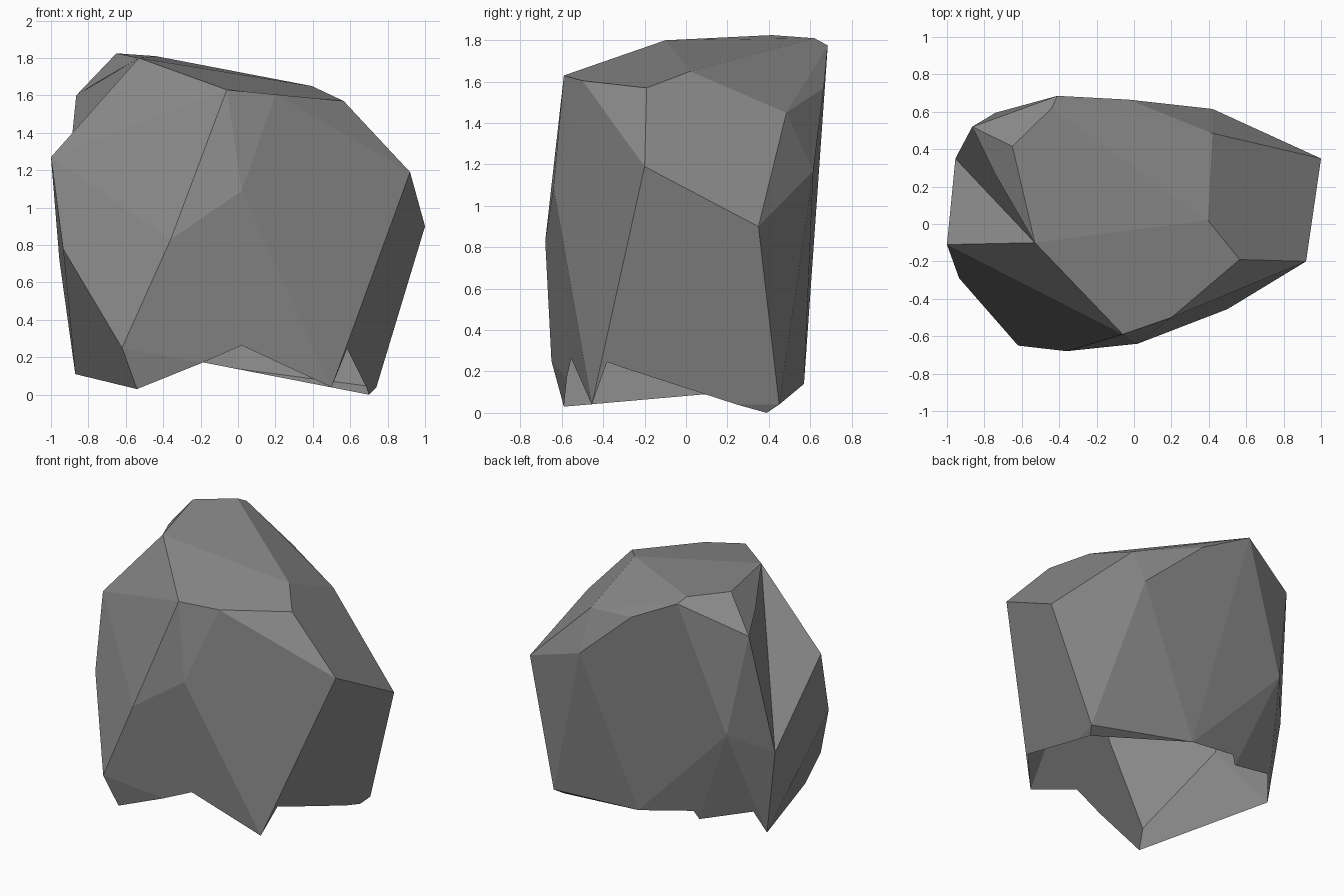
import bpy
import bmesh
import math
from mathutils import Vector

old = bpy.data.objects.get("Cube")
if old:
    bpy.data.objects.remove(old, do_unlink=True)

stone = bpy.data.materials.new("grey stone")
stone.use_nodes = True
stone_colour = (0.26, 0.26, 0.26, 1)
stone.diffuse_color = stone_colour
stone.node_tree.nodes["Principled BSDF"].inputs["Base Color"].default_value = stone_colour


def finish_object(name, bm):
    """Turn a bmesh into a stone-coloured object."""
    bmesh.ops.recalc_face_normals(bm, faces=bm.faces[:])
    mesh = bpy.data.meshes.new(name)
    bm.to_mesh(mesh)
    bm.free()
    mesh.materials.append(stone)
    obj = bpy.data.objects.new(name, mesh)
    bpy.context.collection.objects.link(obj)
    return obj


def hull_object(name, points, flatten=0.5):
    """Faceted solid wrapped around a handful of corner points."""
    bm = bmesh.new()
    for point in points:
        bm.verts.new(point)
    bmesh.ops.convex_hull(bm, input=bm.verts[:])
    loose = [v for v in bm.verts if not v.link_faces]
    bmesh.ops.delete(bm, geom=loose, context="VERTS")
    bmesh.ops.dissolve_limit(bm, angle_limit=math.radians(flatten),
                             verts=bm.verts[:], edges=bm.edges[:])
    return finish_object(name, bm)


def cone_object(name, apex, rim):
    """Star-shaped cone whose sides pass through each stretch of the rim."""
    bm = bmesh.new()
    top = bm.verts.new(apex)
    bottom = bm.verts.new(apex - Vector((0, 0, 2)))
    ring = [bm.verts.new(apex + (p - apex) * 1.6) for p in rim]
    for a, b in zip(ring, ring[1:] + ring[:1]):
        bm.faces.new((top, a, b))
        bm.faces.new((bottom, b, a))
    return finish_object(name, bm)


# Corners that the chips also use
top_left = Vector((-.53, -.1, 1.8))
left_point = Vector((-1, -.11, 1.27))
rear_shoulder = Vector((-.865, .52, 1.6))
rear_left = Vector((-.955, .35, .72))
right_point = Vector((1, .35, .9))
rear_right = Vector((.42, .615, 1.17))
low_right = Vector((.88, .46, .42))
heel = Vector((.74, .45, .04))

# Zigzag rim around the open underside, feet and arches in order
rim = [Vector(p) for p in (
    (-.54, -.59, .03), (.02, -.56, .26), (.5, -.455, .04), (.52, -.34, .285),
    (.7, .39, 0), (-.02, .57, .14), (-.36, .44, .27), (-.45, .49, .16),
    (-.79, .38, .28), (-.87, .32, .11))]
feet = [p for p in rim if p.z < .2]

# Chiselled corners of the body
crown = [(-.06, -.59, 1.63), (.2, -.5, 1.605), (.565, -.19, 1.57),
         top_left, (-.65, .415, 1.825), (-.44, .62, 1.81),
         (-.41, .685, 1.775), (.395, .02, 1.65), rear_shoulder]
flanks = [(.92, -.2, 1.19), right_point, (.02, -.64, 1.09),
          (-.36, -.68, .83), (-.62, -.65, .25), (-.935, -.29, .78),
          left_point]
rear = [(.42, .485, 1.45), (-.03, .665, 1.57), rear_right, low_right, heel,
        (-.74, .595, .88), (-.83, .5, .87), rear_left, (-.36, .44, .27)]
rock = hull_object("rock", crown + flanks + rear + feet, 4)

# Shallow chips out of the upper left side and the lower right rear
left_bulge = (left_point + rear_shoulder) / 2 + Vector((-.16, .02, .1))
right_bulge = (rear_right + low_right) / 2 + Vector((.08, .15, 0))
cutters = [
    hull_object("left_chip_cutter", [top_left, left_point, rear_shoulder,
                                     rear_left, left_bulge]),
    hull_object("right_chip_cutter", [rear_right, right_point, low_right,
                                      heel, right_bulge])]

# Cutter that trims the shell along the rim
apex = Vector((0, 0, .6))
cutters.append(cone_object("underside_cutter", apex, rim))

for cutter in cutters:
    cutter.hide_render = True
    cut = rock.modifiers.new(cutter.name, "BOOLEAN")
    cut.operation = "DIFFERENCE"
    cut.solver = "EXACT"
    cut.object = cutter

# Bake the cuts and drop the cutters
bpy.context.view_layer.update()
graph = bpy.context.evaluated_depsgraph_get()
carved = bpy.data.meshes.new_from_object(rock.evaluated_get(graph))
rock.modifiers.clear()
rock.data = carved
for cutter in cutters:
    bpy.data.objects.remove(cutter, do_unlink=True)

# Open the underside: remove every face that points straight at the apex
bm = bmesh.new()
bm.from_mesh(carved)
inner = [f for f in bm.faces
         if abs(f.normal.dot(f.calc_center_median() - apex)) < .002]
bmesh.ops.delete(bm, geom=inner, context="FACES")
bm.to_mesh(carved)
bm.free()
